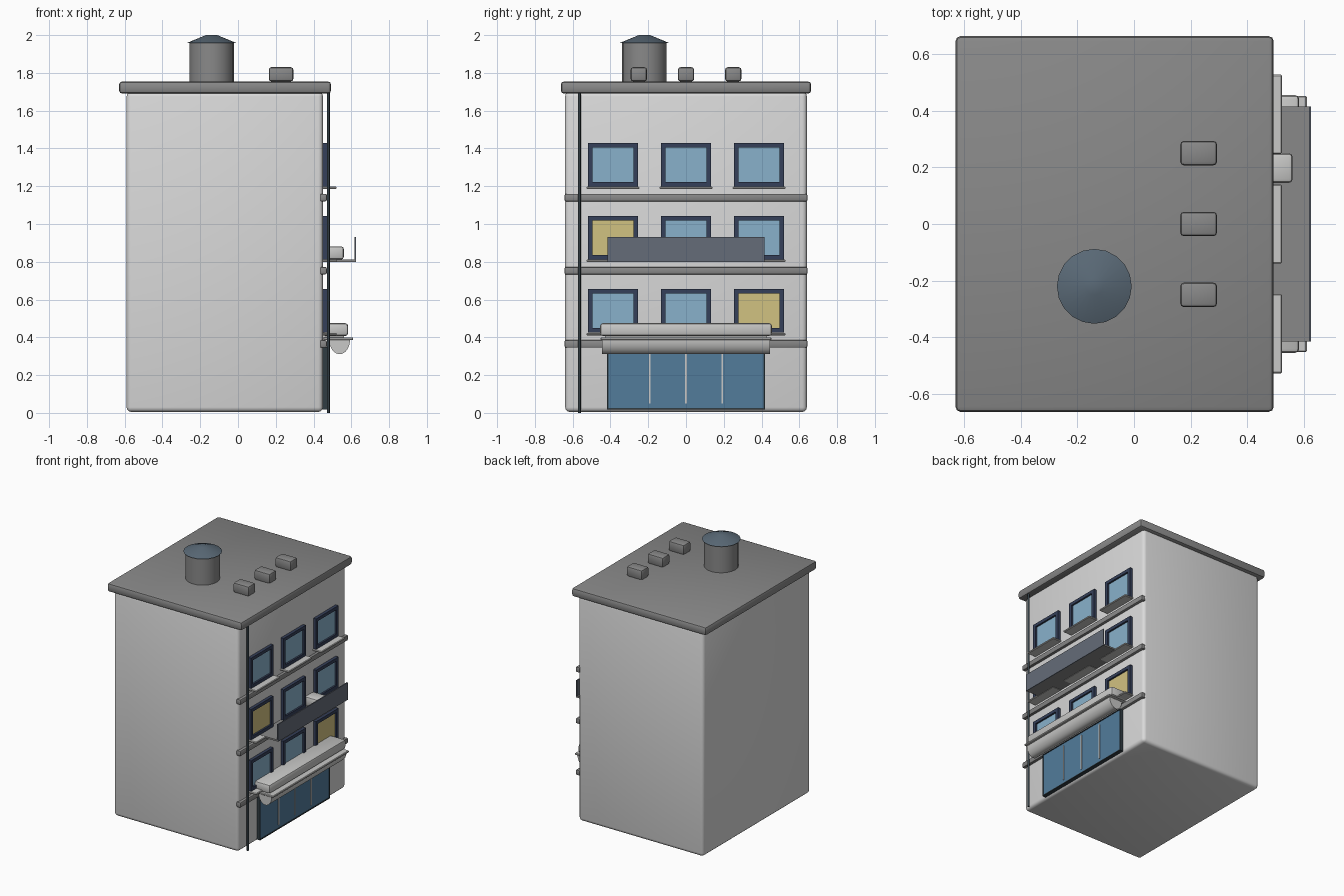
import bpy, bmesh, math
from mathutils import Matrix, Vector

if "Cube" in bpy.data.objects:
    bpy.data.objects.remove(bpy.data.objects["Cube"], do_unlink=True)


def material(name, r, g, b):
    m = bpy.data.materials.new(name)
    m.use_nodes = True
    m.diffuse_color = (r, g, b, 1)
    m.node_tree.nodes["Principled BSDF"].inputs["Base Color"].default_value = (r, g, b, 1)
    return m


wall = material("wall_plaster", 0.7, 0.7, 0.7)
grey = material("roof_grey", 0.25, 0.25, 0.25)
trim = material("light_trim", 0.58, 0.58, 0.57)
glass = material("window_blue", 0.25, 0.44, 0.6)
lit = material("window_yellow", 0.64, 0.54, 0.22)
navy = material("frame_navy", 0.035, 0.05, 0.1)
shop = material("shop_blue", 0.085, 0.2, 0.33)
slate = material("railing_slate", 0.13, 0.15, 0.19)
dark = material("pipe_dark", 0.03, 0.045, 0.055)
cap = material("tank_cap_blue", 0.1, 0.14, 0.18)


def finish(name, bm, mat):
    bmesh.ops.recalc_face_normals(bm, faces=bm.faces)
    mesh = bpy.data.meshes.new(name)
    bm.to_mesh(mesh)
    bm.free()
    mesh.materials.append(mat)
    ob = bpy.data.objects.new(name, mesh)
    bpy.context.collection.objects.link(ob)
    bpy.ops.object.select_all(action="DESELECT")
    ob.select_set(True)
    bpy.context.view_layer.objects.active = ob
    bpy.ops.object.shade_smooth_by_angle(angle=math.radians(35))
    return ob


def box(name, x, y, z, mat, bevel=0.0, segments=2):
    """Box given by its (low, high) range on each axis."""
    bm = bmesh.new()
    bmesh.ops.create_cube(bm, size=1)
    lo, hi = Vector((x[0], y[0], z[0])), Vector((x[1], y[1], z[1]))
    bmesh.ops.scale(bm, vec=hi - lo, verts=bm.verts)
    bmesh.ops.translate(bm, vec=(lo + hi) / 2, verts=bm.verts)
    if bevel:
        bmesh.ops.bevel(bm, geom=bm.edges[:], offset=bevel, segments=segments,
                        profile=0.5, affect="EDGES")
    return finish(name, bm, mat)


def cylinder(name, x, y, z, r1, r2, mat, sides=20):
    bm = bmesh.new()
    spot = Matrix.Translation((x, y, (z[0] + z[1]) / 2))
    bmesh.ops.create_cone(bm, cap_ends=True, segments=sides, radius1=r1,
                          radius2=r2, depth=z[1] - z[0], matrix=spot)
    return finish(name, bm, mat)


def ring(name, w, h, border, x, y, z, mat):
    """Rectangular frame facing +x, centred on y and z."""
    bm = bmesh.new()
    loops = []
    for depth, inset in ((x[0], 0), (x[1], 0), (x[1], border), (x[0], border)):
        a, b = w / 2 - inset, h / 2 - inset
        loops.append([bm.verts.new((depth, y + s * a, z + t * b))
                      for s, t in ((-1, -1), (1, -1), (1, 1), (-1, 1))])
    for k in range(4):
        p, q = loops[k], loops[(k + 1) % 4]
        for i in range(4):
            j = (i + 1) % 4
            bm.faces.new((p[i], p[j], q[j], q[i]))
    return finish(name, bm, mat)


# Main block and roof slab
box("building_body", (-0.59, 0.45), (-0.64, 0.64), (0.005, 1.7), wall, 0.025, 3)
box("roof_slab", (-0.63, 0.493), (-0.663, 0.663), (1.69, 1.755), grey, 0.018)

# Water tank and roof vents
cylinder("tank_body", -0.14, -0.22, (1.74, 1.962), 0.118, 0.118, grey)
cylinder("tank_cap", -0.14, -0.22, (1.958, 2.0), 0.132, 0.03, cap)
for i in range(3):
    y = (i - 1) * 0.25
    box(f"roof_vent_{i}", (0.163, 0.293), (y - 0.043, y + 0.043), (1.755, 1.83), grey, 0.013)

# Floor bands across the facade
for i, z in enumerate((0.365, 0.753, 1.14)):
    box(f"floor_band_{i}", (0.435, 0.47), (-0.643, 0.643), (z - 0.02, z + 0.02), grey, 0.008)

# Windows: frame, pane and sill, two of them lit
for row in range(3):
    z = 0.54 + row * 0.387
    for col in range(3):
        y = (col - 1) * 0.387
        tag = f"{row}_{col}"
        pane = lit if (row, col) in ((0, 2), (1, 0)) else glass
        ring("window_frame_" + tag, 0.266, 0.23, 0.024, (0.44, 0.473), y, z, navy)
        box("window_pane_" + tag, (0.445, 0.46), (y - 0.11, y + 0.11), (z - 0.095, z + 0.095), pane)
        box("window_sill_" + tag, (0.445, 0.522), (y - 0.14, y + 0.14),
            (z - 0.129, z - 0.116), trim, 0.004, 1)

# Shop front with thin mullions
box("shop_front", (0.44, 0.472), (-0.415, 0.415), (0.02, 0.345), shop)
ring("shop_front_border", 0.834, 0.33, 0.007, (0.44, 0.476), 0, 0.183, dark)
for i in range(3):
    y = (i - 1) * 0.193
    box(f"shop_mullion_{i}", (0.47, 0.477), (y - 0.004, y + 0.004), (0.05, 0.32), trim)

# Awning: rounded hood, ledge and top box
bm = bmesh.new()
bmesh.ops.create_cone(bm, cap_ends=True, segments=32, radius1=0.055, radius2=0.055, depth=0.89,
                      matrix=Matrix.Translation((0.538, 0, 0.388)) @ Matrix.Rotation(math.pi / 2, 4, "X"))
bmesh.ops.bisect_plane(bm, geom=bm.verts[:] + bm.edges[:] + bm.faces[:], plane_co=(0, 0, 0.388),
                       plane_no=(0, 0, 1), clear_outer=True)
bmesh.ops.holes_fill(bm, edges=[e for e in bm.edges if e.is_boundary])
for v in bm.verts:
    v.co.z = 0.388 + (v.co.z - 0.388) * 1.4
finish("awning_hood", bm, trim)
box("awning_ledge", (0.45, 0.61), (-0.452, 0.452), (0.385, 0.4), trim, 0.004, 1)
box("awning_box", (0.45, 0.583), (-0.455, 0.455), (0.407, 0.475), trim, 0.015)
box("awning_joint", (0.45, 0.56), (-0.43, 0.43), (0.395, 0.415), trim)

# Balcony with solid railing and a cooling unit
box("balcony_floor", (0.445, 0.624), (-0.415, 0.415), (0.8, 0.812), grey)
box("balcony_railing", (0.617, 0.625), (-0.415, 0.415), (0.8, 0.93), slate)
box("cooling_unit", (0.45, 0.56), (0.145, 0.25), (0.812, 0.882), trim, 0.014)

# Drainpipe
cylinder("drainpipe", 0.478, -0.565, (0, 1.7), 0.008, 0.008, dark, 12)
